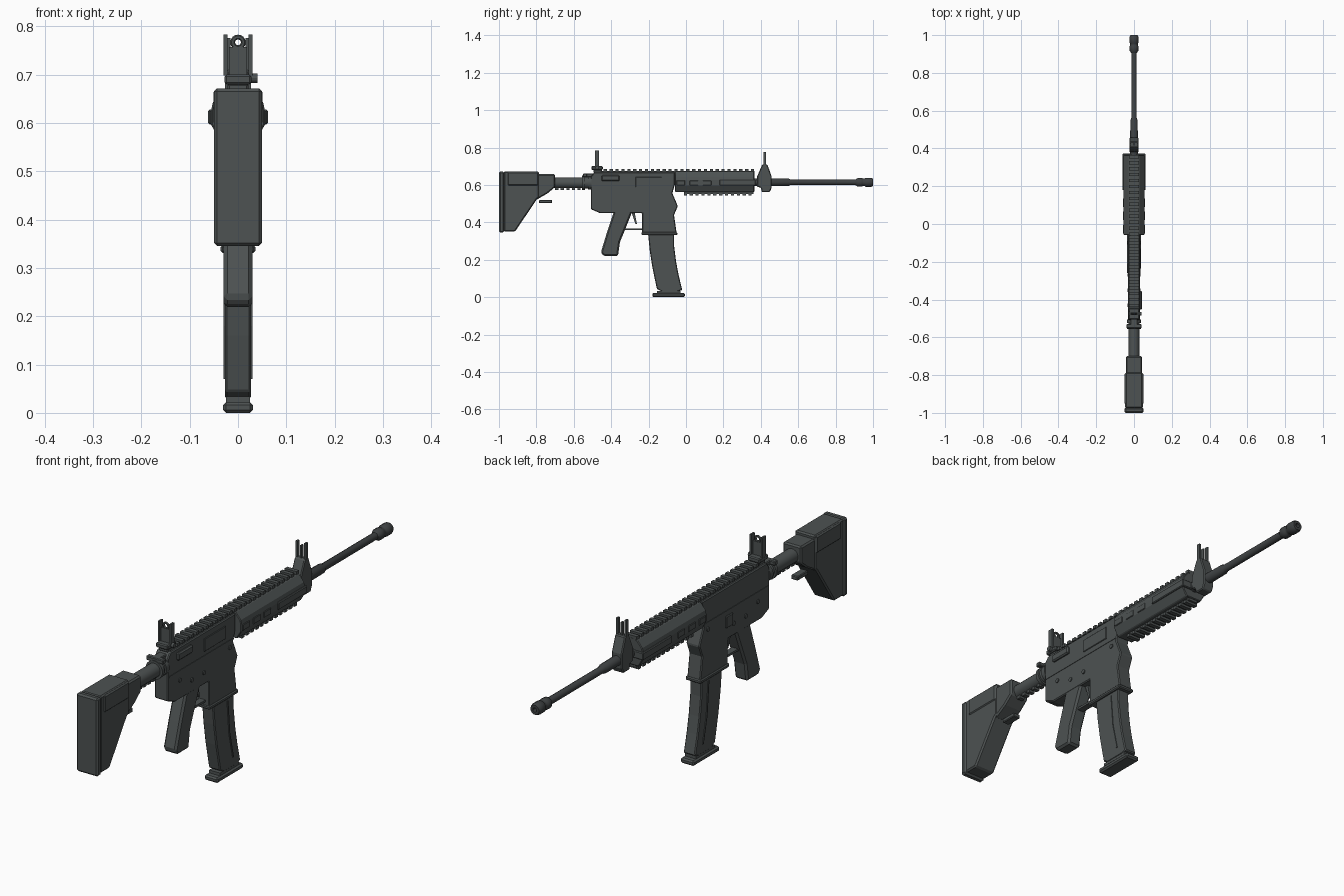
import bpy, bmesh, math
from mathutils import Matrix, Vector

mat = bpy.data.materials.new("dark grey metal")
mat.diffuse_color = (0.075, 0.085, 0.085, 1)
dark = bpy.data.materials.new("darker barrel grey")
dark.diffuse_color = (0.048, 0.053, 0.055, 1)


def finish(name, bm, bevel=0.0, material=mat, smooth=False):
    bmesh.ops.recalc_face_normals(bm, faces=bm.faces)
    me = bpy.data.meshes.new(name)
    bm.to_mesh(me)
    bm.free()
    me.materials.append(material)
    ob = bpy.data.objects.new(name, me)
    bpy.context.collection.objects.link(ob)
    if bevel:
        m = ob.modifiers.new("edge bevel", 'BEVEL')
        m.width, m.segments = bevel, 1
        m.limit_method, m.angle_limit = 'ANGLE', math.radians(35)
    if smooth:
        bpy.context.view_layer.objects.active = ob
        ob.select_set(True)
        bpy.ops.object.shade_smooth_by_angle(angle=math.radians(40))
        ob.select_set(False)
    return ob


def add_box(bm, x0, x1, y0, y1, z0, z1):
    m = Matrix.Translation(((x0 + x1) / 2, (y0 + y1) / 2, (z0 + z1) / 2))
    bmesh.ops.create_cube(bm, size=1, matrix=m @ Matrix.Diagonal((x1 - x0, y1 - y0, z1 - z0, 1)))


def boxes(name, items, bevel=0.0):
    bm = bmesh.new()
    for b in items:
        add_box(bm, *b)
    return finish(name, bm, bevel)


def prism(name, pts, a, b, axis='x', bevel=0.0):
    """Extrude a side outline (y, z) along x, or a front outline (x, z) along y."""
    bm = bmesh.new()
    place = (lambda p, t: (t, p[0], p[1])) if axis == 'x' else (lambda p, t: (p[0], t, p[1]))
    ends = [[bm.verts.new(place(p, t)) for p in pts] for t in (a, b)]
    bm.faces.new(ends[0])
    bm.faces.new(ends[1])
    for i in range(len(pts)):
        j = (i + 1) % len(pts)
        bm.faces.new((ends[0][i], ends[0][j], ends[1][j], ends[1][i]))
    return finish(name, bm, bevel)


def lathe(name, profile, zc, sides=16, material=mat):
    """Turn (y, radius) steps round a line along y."""
    bm = bmesh.new()
    rings = []
    for y, r in profile:
        ang = [2 * math.pi * (i + 0.5) / sides for i in range(sides)]
        rings.append([bm.verts.new((r * math.cos(t), y, zc + r * math.sin(t))) for t in ang])
    for r0, r1 in zip(rings, rings[1:]):
        for i in range(sides):
            j = (i + 1) % sides
            bm.faces.new((r0[i], r0[j], r1[j], r1[i]))
    bm.faces.new(rings[0])
    bm.faces.new(rings[-1])
    return finish(name, bm, 0, material, True)


def pins(name, places, r, x0, x1):
    bm = bmesh.new()
    for y, z in places:
        m = Matrix.Translation(((x0 + x1) / 2, y, z)) @ Matrix.Rotation(math.pi / 2, 4, 'Y')
        bmesh.ops.create_cone(bm, cap_ends=True, segments=12, radius1=r, radius2=r,
                              depth=x1 - x0, matrix=m)
    return finish(name, bm)


def teeth(name, y0, y1, hw, z0, z1, pitch=0.0315):
    n = int((y1 - y0) / pitch) + 1
    return boxes(name, [(-hw, hw, y0 + i * pitch, y0 + i * pitch + 0.017, z0, z1) for i in range(n)])


# Stock
boxes("butt_pad", [(-0.05, 0.05, -1.0, -0.972, 0.345, 0.672)], 0.007)
prism("stock_body", [(-0.975, 0.35), (-0.914, 0.35), (-0.797, 0.524), (-0.786, 0.53),
                     (-0.786, 0.672), (-0.975, 0.672)], -0.047, 0.047, bevel=0.006)
prism("stock_neck", [(-0.80, 0.52), (-0.74, 0.555), (-0.70, 0.588), (-0.70, 0.657), (-0.80, 0.657)],
      -0.043, 0.043, bevel=0.006)
boxes("cheek_panels", [(-0.051, 0.051, -0.953, -0.79, 0.597, 0.668)], 0.005)
boxes("stock_lever", [(-0.016, 0.016, -0.785, -0.716, 0.502, 0.52)], 0.003)

# Buffer tube with nut, rings and underside notches
lathe("buffer_tube", [(-0.72, 0.029), (-0.5, 0.029)], 0.611)
lathe("tube_rings", [(-0.555, 0.028), (-0.555, 0.039), (-0.54, 0.039), (-0.54, 0.031),
                     (-0.525, 0.031), (-0.525, 0.037), (-0.505, 0.037), (-0.505, 0.028)], 0.611)
teeth("tube_notches", -0.70, -0.57, 0.012, 0.573, 0.592, 0.03)

# Receiver and magazine well
prism("receiver", [(-0.508, 0.47), (-0.46, 0.449), (-0.235, 0.449), (-0.235, 0.342), (-0.05, 0.342),
                   (-0.064, 0.438), (-0.044, 0.487), (-0.073, 0.556), (-0.06, 0.60), (-0.06, 0.668),
                   (-0.49, 0.668), (-0.508, 0.645)], -0.031, 0.031, bevel=0.004)
boxes("well_collar", [(-0.036, 0.036, -0.238, -0.046, 0.331, 0.347)], 0.004)
boxes("receiver_seam", [(-0.033, 0.033, -0.50, -0.075, 0.566, 0.571)])
boxes("port_cover", [(0.03, 0.035, -0.27, -0.13, 0.588, 0.642)], 0.002)
boxes("forward_assist", [(0.028, 0.043, -0.452, -0.355, 0.62, 0.652)], 0.005)
boxes("side_button", [(-0.038, -0.03, -0.26, -0.215, 0.50, 0.55)], 0.003)
pins("receiver_pins", [(-0.43, 0.53), (-0.35, 0.50), (-0.27, 0.50), (-0.10, 0.54)], 0.009, -0.035, 0.035)
boxes("charging_handle", [(-0.018, 0.018, -0.55, -0.47, 0.642, 0.66),
                          (-0.04, 0.04, -0.552, -0.53, 0.642, 0.66)], 0.003)

# Grip, trigger and guard
prism("pistol_grip", [(-0.385, 0.46), (-0.422, 0.348), (-0.455, 0.24), (-0.44, 0.219),
                      (-0.364, 0.219), (-0.353, 0.294), (-0.286, 0.46)], -0.03, 0.03, bevel=0.008)
prism("trigger", [(-0.29, 0.45), (-0.27, 0.39), (-0.262, 0.39), (-0.274, 0.45)], -0.007, 0.007)
boxes("trigger_guard", [(-0.014, 0.014, -0.335, -0.225, 0.359, 0.368)])

# Magazine
prism("magazine", [(-0.203, 0.34), (-0.194, 0.25), (-0.18, 0.16), (-0.156, 0.045), (-0.13, 0.03),
                   (-0.045, 0.03), (-0.02, 0.038), (-0.04, 0.12), (-0.053, 0.19), (-0.063, 0.27),
                   (-0.064, 0.34)], -0.027, 0.027, bevel=0.004)
prism("magazine_ribs", [(-0.112, 0.32), (-0.10, 0.18), (-0.075, 0.07), (-0.069, 0.07),
                        (-0.094, 0.18), (-0.106, 0.32)], -0.03, 0.03)
boxes("magazine_foot", [(-0.025, 0.025, -0.155, -0.03, 0.018, 0.034)])
boxes("magazine_base", [(-0.031, 0.031, -0.18, -0.006, 0.0, 0.022)], 0.006)

# Handguard with rails
guard = [(0.028, 0.672), (0.052, 0.643), (0.056, 0.625), (0.056, 0.597), (0.036, 0.562)]
prism("handguard", guard + [(-x, z) for x, z in reversed(guard)], -0.058, 0.365, 'y', 0.003)
boxes("side_rails", [(-0.062, 0.062, 0.18, 0.372, 0.597, 0.628)], 0.003)
boxes("side_ribs", [(-0.059, 0.059, y, y + 0.045, 0.598, 0.624) for y in (-0.05, 0.02, 0.09)], 0.002)
boxes("rail_bases", [(-0.021, 0.021, -0.475, 0.365, 0.66, 0.674),
                     (-0.021, 0.021, -0.012, 0.36, 0.552, 0.57)])
teeth("top_rail_teeth", -0.44, 0.36, 0.027, 0.672, 0.685)
teeth("bottom_rail_teeth", -0.012, 0.35, 0.027, 0.543, 0.556)

# Barrel and muzzle
lathe("barrel", [(0.35, 0.022), (0.55, 0.02), (0.56, 0.015), (0.93, 0.015)], 0.614, 12, dark)
lathe("muzzle", [(0.905, 0.015), (0.918, 0.024), (0.94, 0.024), (0.945, 0.021), (0.955, 0.021),
                 (0.96, 0.025), (0.99, 0.025), (1.0, 0.02), (1.0, 0.009), (0.97, 0.009)], 0.614, 12, dark)

# Front sight
prism("front_sight_base", [(0.38, 0.59), (0.4, 0.585), (0.405, 0.562), (0.448, 0.562), (0.458, 0.585),
                           (0.458, 0.645), (0.435, 0.71), (0.408, 0.71), (0.38, 0.645)],
      -0.024, 0.024, bevel=0.004)
boxes("front_sight_prongs", [(x - w, x + w, 0.415, 0.428, 0.70, z) for x, w, z in
                             ((-0.02, 0.004, 0.776), (0, 0.0035, 0.762), (0.02, 0.004, 0.776))])

# Rear sight: base, ears, and a ring on a plate
boxes("rear_sight_base", [(-0.028, 0.028, -0.505, -0.445, 0.68, 0.70),
                          (-0.022, 0.022, -0.495, -0.45, 0.665, 0.682)], 0.004)
boxes("rear_sight_ears", [(x - 0.004, x + 0.004, -0.486, -0.464, 0.698, 0.783) for x in (-0.026, 0.026)])
boxes("rear_sight_plate", [(-0.019, 0.019, -0.481, -0.469, 0.698, 0.757)])
bpy.ops.mesh.primitive_torus_add(major_radius=0.011, minor_radius=0.005, major_segments=16,
                                 minor_segments=6, location=(0, -0.475, 0.767),
                                 rotation=(math.pi / 2, 0, 0))
ring = bpy.context.object
ring.name = "rear_sight_ring"
ring.data.materials.append(mat)
pins("rear_sight_knob", [(-0.475, 0.693)], 0.01, 0.02, 0.04)
